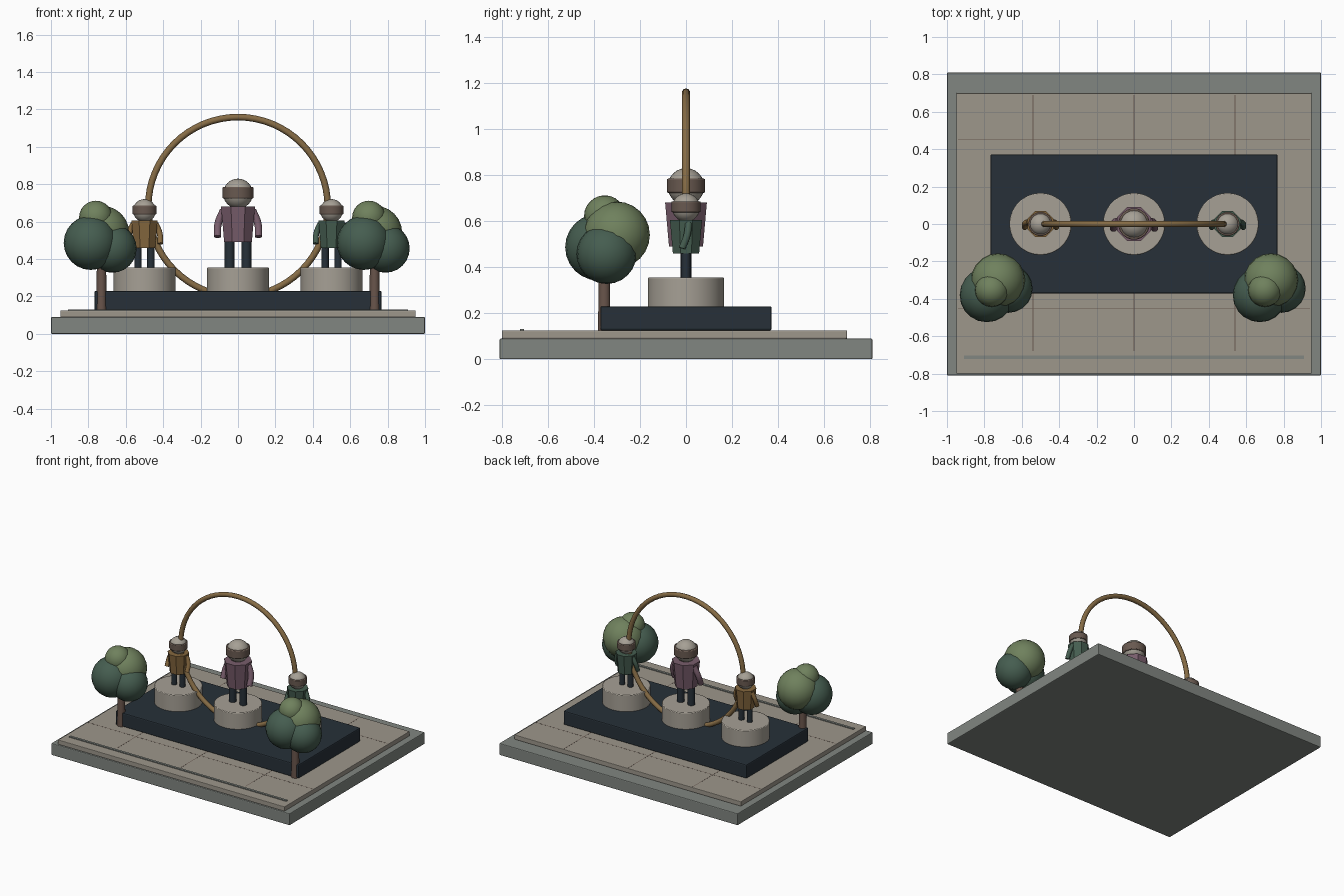
import bpy, math

if "Cube" in bpy.data.objects:
    bpy.data.objects.remove(bpy.data.objects["Cube"])


def material(name, r, g, b):
    m = bpy.data.materials.new(name)
    m.diffuse_color = (r, g, b, 1)
    m.use_nodes = True
    m.node_tree.nodes["Principled BSDF"].inputs["Base Color"].default_value = m.diffuse_color
    return m


STONE = material("grey_stone", 0.22, 0.24, 0.22)
PAVING = material("paving", 0.34, 0.31, 0.26)
CREAM = material("cream", 0.38, 0.35, 0.30)
NAVY = material("navy", 0.02, 0.03, 0.04)
BRONZE = material("bronze", 0.24, 0.15, 0.06)
BROWN = material("brown", 0.14, 0.10, 0.08)
ROSE = material("rose", 0.19, 0.11, 0.15)
OCHRE = material("ochre", 0.24, 0.14, 0.05)
GREEN = material("green", 0.06, 0.11, 0.08)
LEAF = material("light_leaf", 0.16, 0.22, 0.11)
BARK = material("bark", 0.14, 0.09, 0.07)


def finish(name, mat, bevel=0, smooth=False):
    o = bpy.context.object
    o.name = name
    o.data.materials.append(mat)
    if smooth:
        bpy.ops.object.shade_smooth_by_angle(angle=math.radians(40))
    if bevel:
        b = o.modifiers.new("soft_edges", 'BEVEL')
        b.width, b.segments = bevel, 2
        b.limit_method = 'ANGLE'
    return o


def box(name, lo, hi, mat, bevel=0):
    bpy.ops.mesh.primitive_cube_add(
        size=1, location=[(a + b) / 2 for a, b in zip(lo, hi)])
    o = bpy.context.object
    o.scale = [b - a for a, b in zip(lo, hi)]
    bpy.ops.object.transform_apply(location=False, rotation=False, scale=True)
    return finish(name, mat, bevel)


def cone(name, x, y, z0, z1, r0, r1, mat, sides=16, bevel=0, smooth=True):
    bpy.ops.mesh.primitive_cone_add(
        vertices=sides, radius1=r0, radius2=r1, depth=z1 - z0,
        location=(x, y, (z0 + z1) / 2), rotation=(0, 0, math.pi / sides))
    return finish(name, mat, bevel, smooth)


def ball(name, x, y, z, r, mat):
    bpy.ops.mesh.primitive_uv_sphere_add(
        segments=20, ring_count=12, radius=r, location=(x, y, z))
    return finish(name, mat, smooth=True)


def tube(name, pts, r, mat):
    c = bpy.data.curves.new(name, 'CURVE')
    c.dimensions = '3D'
    c.bevel_depth, c.bevel_resolution = r, 2
    c.use_fill_caps = True
    c.resolution_u = 5
    s = c.splines.new('BEZIER')
    s.bezier_points.add(len(pts) - 1)
    for bp, p in zip(s.bezier_points, pts):
        bp.co = p
        bp.handle_left_type = bp.handle_right_type = 'AUTO'
    c.materials.append(mat)
    o = bpy.data.objects.new(name, c)
    bpy.context.collection.objects.link(o)


# Stepped base, paving with thin joints, front strip, dark plinth
box("base", (-1, -0.81, 0), (1, 0.81, 0.09), STONE, 0.006)
box("paving_slab", (-0.95, -0.80, 0.09), (0.95, 0.70, 0.125), PAVING, 0.004)
for x in (-0.54, 0, 0.54):
    box("paving_joint", (x - 0.002, -0.68, 0.12), (x + 0.002, 0.69, 0.1255), BROWN)
for y in (-0.45, 0.45):
    box("paving_joint", (-0.94, y - 0.002, 0.12), (0.94, y + 0.002, 0.1255), BROWN)
box("front_strip", (-0.91, -0.722, 0.12), (0.91, -0.704, 0.131), STONE)
box("plinth", (-0.768, -0.372, 0.125), (0.768, 0.372, 0.23), NAVY, 0.008)

# Large upright ring
bpy.ops.mesh.primitive_torus_add(
    major_radius=0.48, minor_radius=0.0175, major_segments=64, minor_segments=10,
    location=(0, 0, 0.679), rotation=(math.pi / 2, 0, 0))
finish("ring", BRONZE, smooth=True)


# Figures on round pedestals
def figure(x, s, coat):
    g = 0.355
    cone("pedestal", x, 0, 0.225, g, 0.166, 0.166, CREAM, 40, 0.005)
    for side in (-1, 1):
        cone("leg", x + side * 0.045 * s, 0, g - 0.002, g + 0.15 * s,
             0.026 * s, 0.026 * s, NAVY, 10)
        tube("arm", [(x + side * a * s, b * s, g + c * s) for a, b, c in
                     ((0.078, 0.015, 0.305), (0.106, 0.005, 0.235),
                      (0.11, -0.022, 0.165))], 0.021 * s, coat)
    cone("coat", x, 0, g + 0.135 * s, g + 0.325 * s,
         0.08 * s, 0.098 * s, coat, 8, smooth=False)
    ball("head", x, 0, g + 0.395 * s, 0.08 * s, CREAM)
    cone("head_band", x, 0, g + 0.368 * s, g + 0.43 * s,
         0.084 * s, 0.084 * s, BROWN, 20, 0.006 * s)


figure(0, 1, ROSE)
figure(-0.5, 0.77, OCHRE)
figure(0.5, 0.77, GREEN)

# Two identical trees
for x in (-0.73, 0.73):
    cone("trunk", x, -0.355, 0.125, 0.46, 0.029, 0.023, BARK, 10)
    ball("foliage_left", x - 0.057, -0.38, 0.487, 0.145, GREEN)
    ball("foliage_right", x + 0.058, -0.345, 0.457, 0.13, GREEN)
    ball("foliage_back", x + 0.003, -0.302, 0.54, 0.145, LEAF)
    ball("foliage_top", x - 0.03, -0.353, 0.622, 0.09, LEAF)
